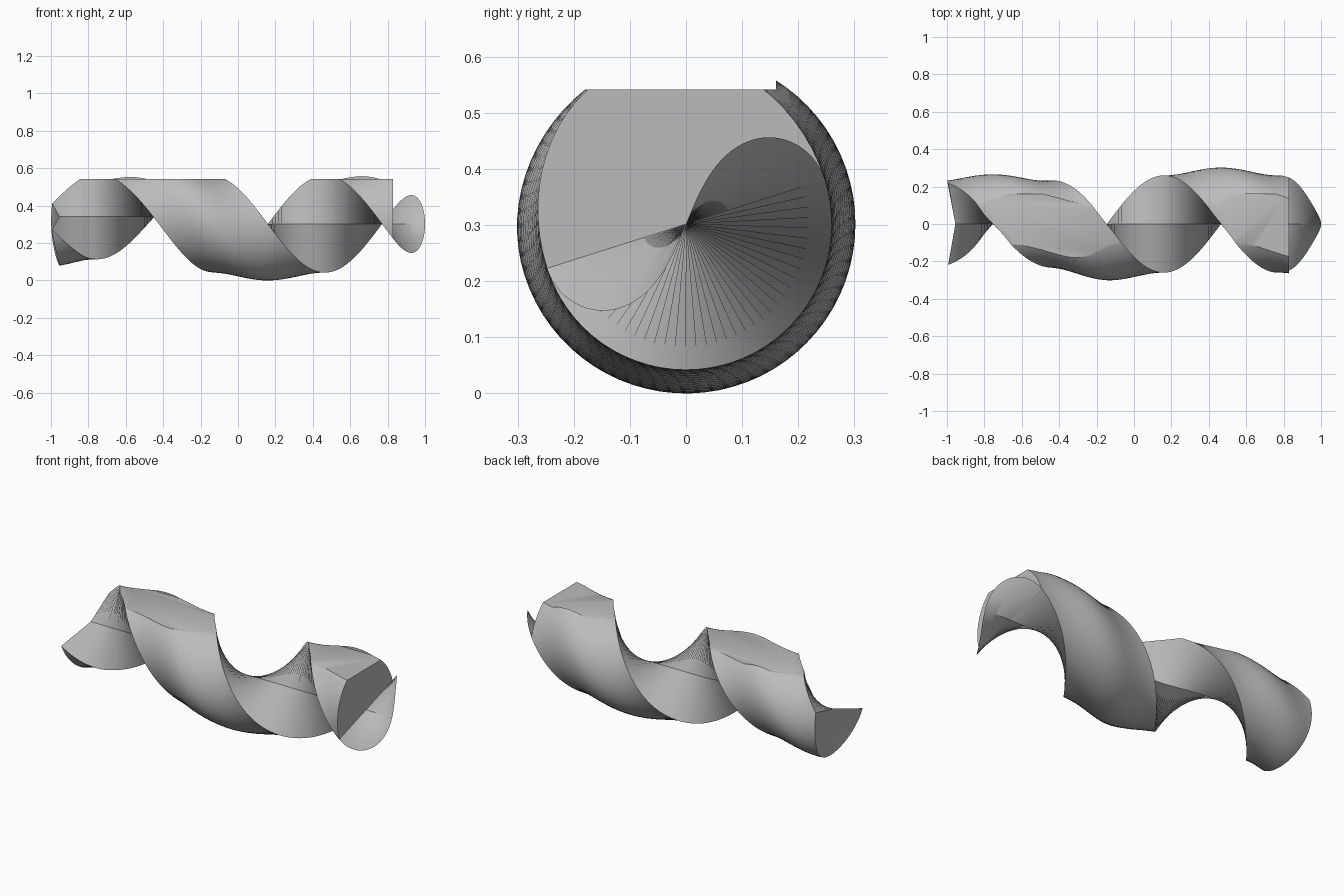
import bpy, bmesh, math

cube = bpy.data.objects.get("Cube")
if cube:
    bpy.data.objects.remove(cube, do_unlink=True)

AXIS_Z, MID_R, EDGE_R = 0.302, 0.302, 0.26
LEFT, CAP, TIP = -1.0, 0.83, 1.0
HALF_TURN = 0.61
ARC = 32

grey = bpy.data.materials.new("plain grey")
grey.use_nodes = True
grey.diffuse_color = (0.5, 0.5, 0.5, 1)
grey.node_tree.nodes["Principled BSDF"].inputs["Base Color"].default_value = (0.5, 0.5, 0.5, 1)


def twist(x):
    """Direction the bulging side faces at x, in the y-z plane."""
    return math.pi / 2 + (x - 0.77) / HALF_TURN * math.pi


def narrowing(x):
    """Zero on the full body, one on the slimmer, raised left end."""
    t = min(max((-0.1 - x) / 0.45, 0), 1)
    return t * t * (3 - 2 * t)


def section_point(x, a, b):
    """Point at a along the bulge direction and b across it."""
    n, d = narrowing(x), twist(x)
    k = 1 - 0.12 * n
    y = k * (a * math.cos(d) - b * math.sin(d))
    z = AXIS_Z + 0.04 * n + k * (a * math.sin(d) + b * math.cos(d))
    # Hollow the left end slightly
    hollow = 0.045 * max(0, 1 - (y / 0.235) ** 2)
    return (x + hollow * min(max((-0.8 - x) / 0.2, 0), 1), y, z)


def finish(bm, name):
    bmesh.ops.recalc_face_normals(bm, faces=bm.faces)
    mesh = bpy.data.meshes.new(name)
    bm.to_mesh(mesh)
    bm.free()
    mesh.materials.append(grey)
    obj = bpy.data.objects.new(name, mesh)
    bpy.context.collection.objects.link(obj)
    return obj


def activate(obj):
    bpy.ops.object.select_all(action='DESELECT')
    obj.select_set(True)
    bpy.context.view_layer.objects.active = obj


# Twisted body: a half ellipse swept and turned along x
bm = bmesh.new()
rings = []
steps = 110
for i in range(steps + 1):
    x = LEFT + (CAP - LEFT) * i / steps
    ring = [bm.verts.new(section_point(x, 0, 0))]
    for j in range(ARC + 1):
        t = math.pi * (j / ARC - 0.5)
        ring.append(bm.verts.new(section_point(x, MID_R * math.cos(t), EDGE_R * math.sin(t))))
    rings.append(ring)
for r0, r1 in zip(rings, rings[1:]):
    for j in range(len(r0)):
        k = (j + 1) % len(r0)
        bm.faces.new((r0[j], r0[k], r1[k], r1[j]))
for ring in (rings[0], rings[-1]):
    for j in range(1, ARC + 1):
        bm.faces.new((ring[0], ring[j], ring[j + 1]))
body = finish(bm, "twisted_body")

# Level cut along the top of the body
bm = bmesh.new()
bmesh.ops.create_cube(bm, size=1)
bmesh.ops.scale(bm, vec=(2.4, 0.66, 0.3), verts=bm.verts)
bmesh.ops.translate(bm, vec=(0, -0.17, 0.692), verts=bm.verts)
cutter = finish(bm, "top_cutter")
cutter.hide_render = True
activate(body)
cut = body.modifiers.new("top cut", 'BOOLEAN')
cut.operation, cut.solver, cut.object = 'DIFFERENCE', 'EXACT', cutter
bpy.ops.object.modifier_apply(modifier=cut.name)
bpy.data.objects.remove(cutter, do_unlink=True)
activate(body)
bpy.ops.object.shade_smooth_by_angle(angle=math.radians(30))

# Thin twisted fin carrying on past the right end to a rounded tip
bm = bmesh.new()
rows = []
steps = 40
for i in range(steps + 1):
    s = math.sin(math.pi / 2 * i / steps)
    r = EDGE_R * max(math.sqrt(max(1 - s * s, 0)), 0.002)
    x = CAP + (TIP - CAP) * s
    rows.append([bm.verts.new(section_point(x, 0, b)) for b in (-r, -r / 2, 0, r / 2, r)])
for r0, r1 in zip(rows, rows[1:]):
    for j in range(4):
        bm.faces.new((r0[j], r0[j + 1], r1[j + 1], r1[j]))
fin = finish(bm, "end_fin")
activate(fin)
bpy.ops.object.shade_smooth_by_angle(angle=math.radians(30))
